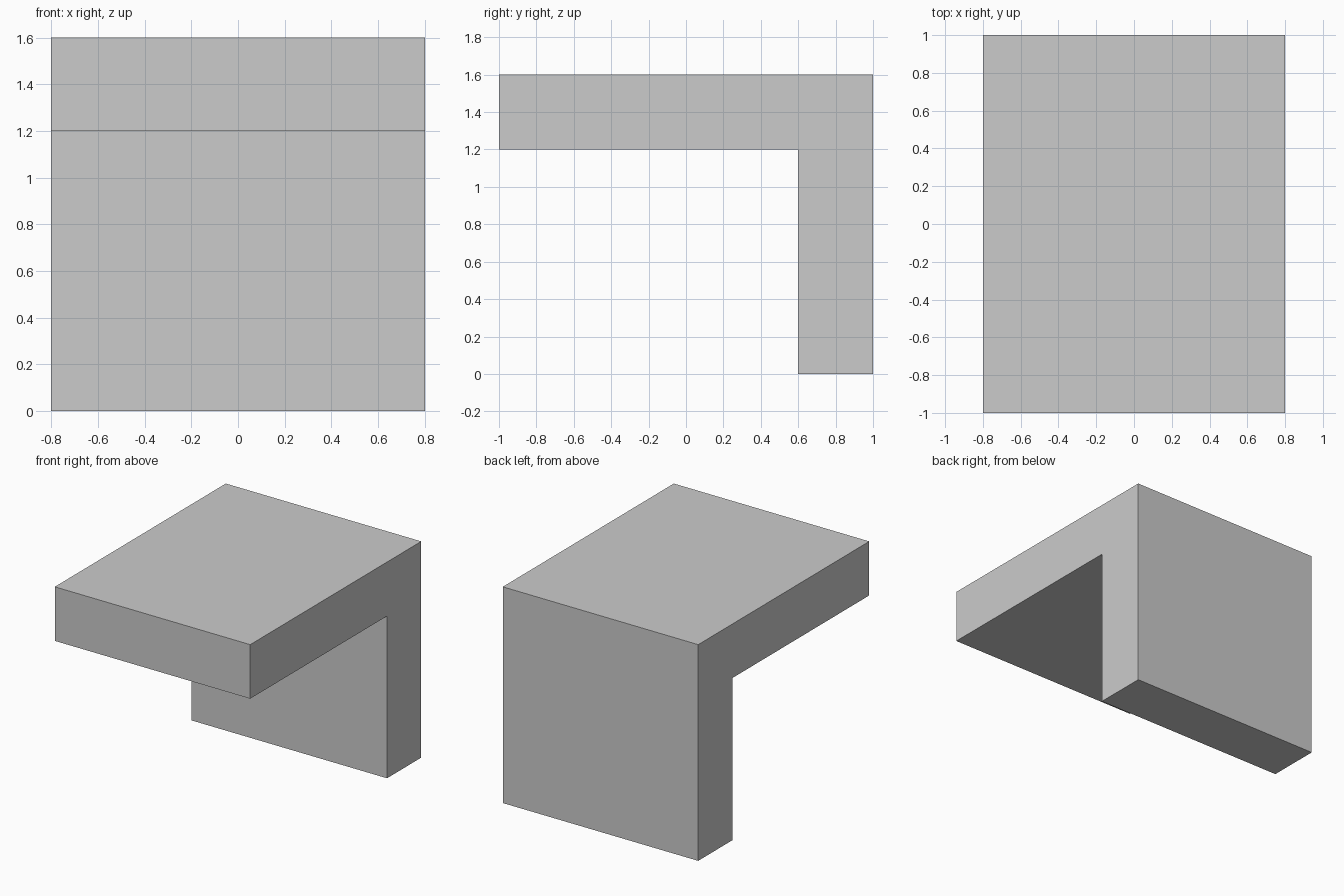
import bpy
import bmesh

if "Cube" in bpy.data.objects:
    bpy.data.objects.remove(bpy.data.objects["Cube"])

HALF_WIDTH = 0.8

# Side profile (y, z): flat top slab with an upright at the back
profile = [(-1, 1.2), (0.6, 1.2), (0.6, 0), (1, 0), (1, 1.6), (-1, 1.6)]

# Extrude the profile across the width
bm = bmesh.new()
side = bm.faces.new([bm.verts.new((-HALF_WIDTH, y, z)) for y, z in profile])
result = bmesh.ops.extrude_face_region(bm, geom=[side], use_keep_orig=True)
moved = [v for v in result["geom"] if isinstance(v, bmesh.types.BMVert)]
bmesh.ops.translate(bm, verts=moved, vec=(2 * HALF_WIDTH, 0, 0))
bmesh.ops.recalc_face_normals(bm, faces=bm.faces)

mesh = bpy.data.meshes.new("angled_block")
bm.to_mesh(mesh)
bm.free()
block = bpy.data.objects.new("angled_block", mesh)
bpy.context.collection.objects.link(block)
